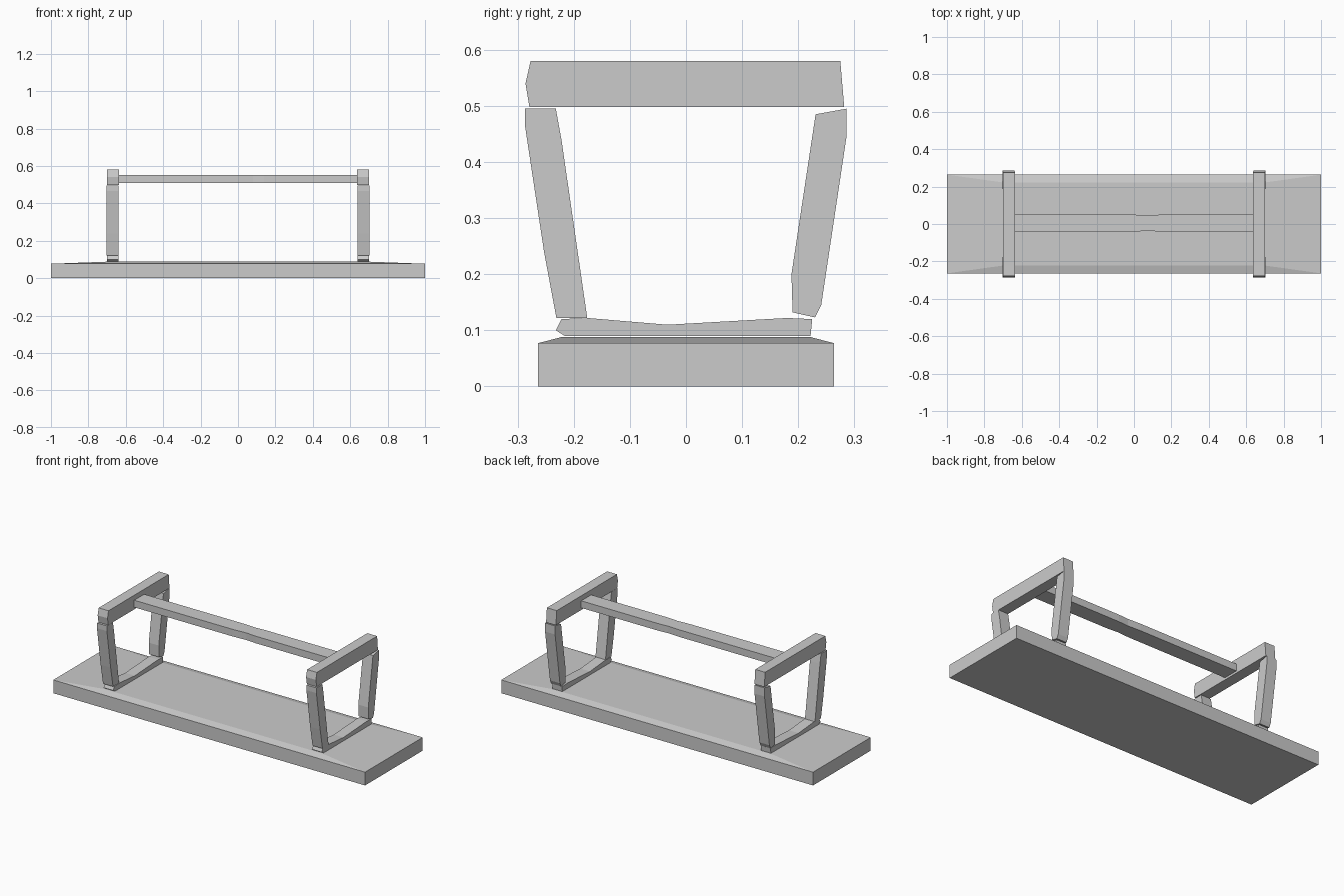
import bpy, bmesh

if "Cube" in bpy.data.objects:
    bpy.data.objects.remove(bpy.data.objects["Cube"])


def new_object(name, bm):
    bmesh.ops.recalc_face_normals(bm, faces=bm.faces[:])
    mesh = bpy.data.meshes.new(name)
    bm.to_mesh(mesh)
    bm.free()
    ob = bpy.data.objects.new(name, mesh)
    bpy.context.collection.objects.link(ob)
    return ob


def extrude(name, points, offset):
    """Solid made by pushing a flat outline along an offset."""
    bm = bmesh.new()
    face = bm.faces.new([bm.verts.new(p) for p in points])
    out = bmesh.ops.extrude_face_region(bm, geom=[face], use_keep_orig=True)
    top = [v for v in out["geom"] if isinstance(v, bmesh.types.BMVert)]
    bmesh.ops.translate(bm, verts=top, vec=offset)
    return new_object(name, bm)


def side_part(name, outline, x0, x1):
    """Part with a y-z outline, mirrored to the other end of the bench."""
    ob = extrude(name, [(x0, y, z) for y, z in outline], (x1 - x0, 0, 0))
    mirror = ob.modifiers.new("mirror", "MIRROR")
    mirror.use_axis = (True, False, False)
    return ob


# Seat slab, lying upside down, with a very shallow raised underside
bm = bmesh.new()
rings = []
for hx, hy, z in ((1, 0.264, 0), (1, 0.264, 0.077), (0.70, 0.222, 0.088)):
    rings.append([bm.verts.new((sx * hx, sy * hy, z))
                  for sx, sy in ((-1, -1), (1, -1), (1, 1), (-1, 1))])
for low, high in zip(rings, rings[1:]):
    for i in range(4):
        j = (i + 1) % 4
        bm.faces.new((low[i], low[j], high[j], high[i]))
bm.faces.new(rings[0])
bm.faces.new(rings[-1])
new_object("seat", bm)

# End frames: foot bar, two splayed legs, curved seat support
side_part("foot_bar", [(-0.279, 0.498), (-0.286, 0.54), (-0.277, 0.58),
                       (0.275, 0.58), (0.282, 0.498)], 0.637, 0.70)
side_part("front_leg", [(-0.287, 0.495), (-0.232, 0.495), (-0.222, 0.44),
                        (-0.176, 0.122), (-0.231, 0.122), (-0.253, 0.24),
                        (-0.287, 0.465)], 0.64, 0.704)
side_part("back_leg", [(0.231, 0.485), (0.286, 0.495), (0.286, 0.445),
                       (0.241, 0.145), (0.23, 0.123), (0.19, 0.132),
                       (0.188, 0.20)], 0.64, 0.704)
side_part("seat_support", [(-0.232, 0.10), (-0.216, 0.09), (0.222, 0.09),
                           (0.225, 0.12), (0.18, 0.122), (-0.033, 0.11),
                           (-0.176, 0.122), (-0.222, 0.12)], 0.638, 0.70)

# Long stretcher joining the foot bars, slightly waisted in the middle
extrude("stretcher", [(x, y, 0.51) for x, y in (
    (-0.64, -0.041), (0, -0.041), (0.08, -0.036), (0.14, -0.041), (0.64, -0.041),
    (0.64, 0.05), (0.14, 0.05), (0.08, 0.046), (0, 0.05), (-0.64, 0.05))],
    (0, 0, 0.041))
